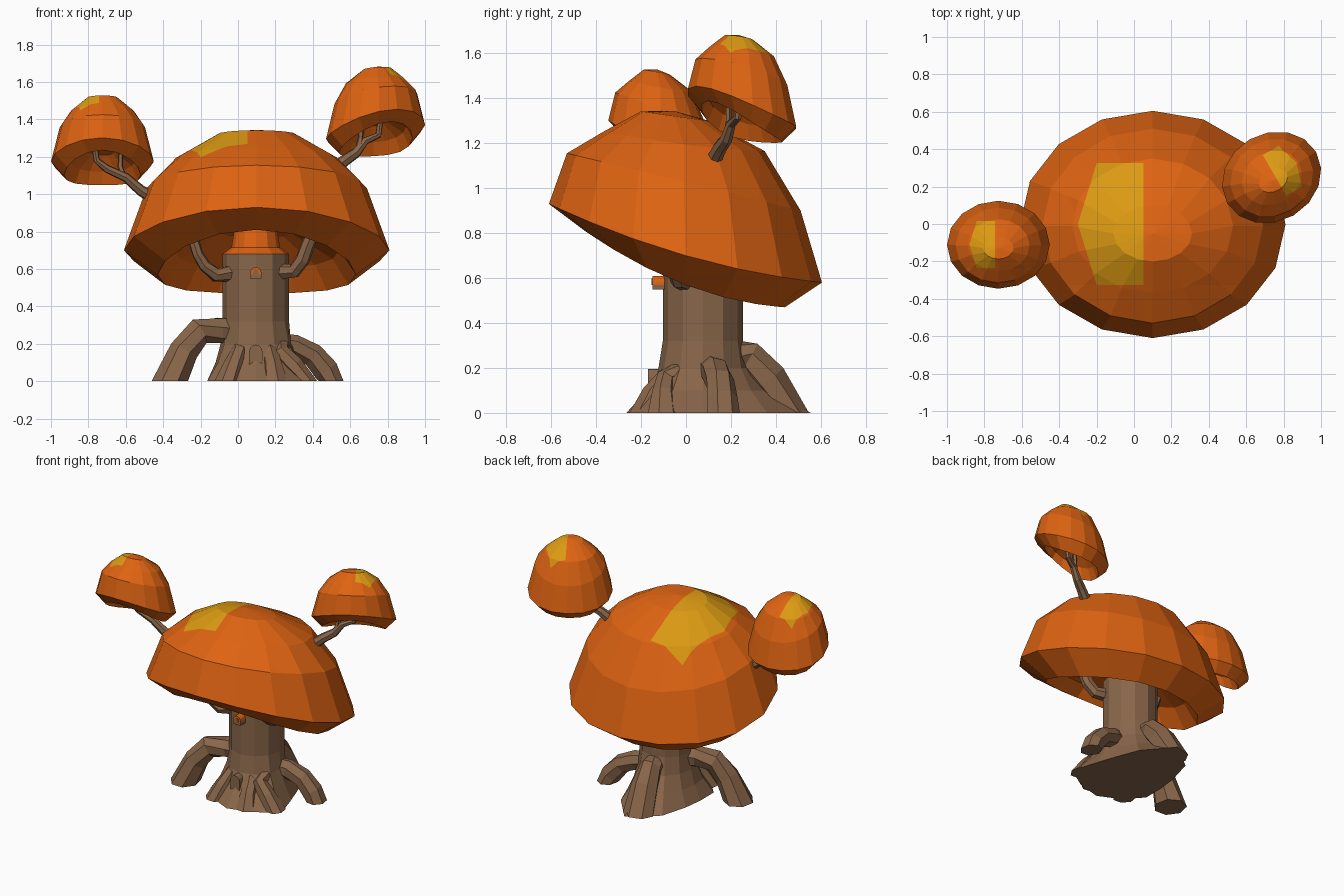
import bpy, bmesh, math
from mathutils import Vector, Matrix

if "Cube" in bpy.data.objects:
    bpy.data.objects.remove(bpy.data.objects["Cube"])


def material(name, rgb):
    m = bpy.data.materials.new(name)
    m.diffuse_color = (*rgb, 1)
    m.use_nodes = True
    m.node_tree.nodes["Principled BSDF"].inputs["Base Color"].default_value = m.diffuse_color
    return m


ORANGE = material("orange_cap", (0.73, 0.125, 0.006))
YELLOW = material("yellow_patch", (0.71, 0.32, 0.006))
BROWN = material("brown_bark", (0.25, 0.133, 0.068))
CX, CY = 0.095, 0.075   # trunk centre


def finish(bm, name, *mats):
    bmesh.ops.recalc_face_normals(bm, faces=bm.faces[:])
    me = bpy.data.meshes.new(name)
    bm.to_mesh(me)
    bm.free()
    for m in mats:
        me.materials.append(m)
    ob = bpy.data.objects.new(name, me)
    bpy.context.collection.objects.link(ob)
    return ob


def loft(bm, rings, caps=True):
    """Join rings of points with quads."""
    vs = [[bm.verts.new(p) for p in r] for r in rings]
    n = len(vs[0])
    for a, b in zip(vs, vs[1:]):
        for i in range(n):
            bm.faces.new((a[i], a[(i + 1) % n], b[(i + 1) % n], b[i]))
    if caps:
        bm.faces.new(vs[0])
        bm.faces.new(vs[-1])
    return vs


def fan(bm, ring, p):
    c = bm.verts.new(p)
    for i in range(len(ring)):
        bm.faces.new((ring[i], ring[(i + 1) % len(ring)], c))


# tilted cap rings: half width, front y z, back y z, side z (inside -> rim -> top)
CAP = [
    (0.20, -0.15, 0.86, 0.24, 0.76, 0.81),
    (0.44, -0.37, 0.87, 0.37, 0.60, 0.70),
    (0.53, -0.45, 0.81, 0.44, 0.47, 0.57),
    (0.71, -0.61, 0.93, 0.605, 0.58, 0.70),
    (0.59, -0.53, 1.155, 0.51, 0.90, 1.03),
    (0.43, -0.37, 1.25, 0.35, 1.165, 1.195),
    (0.21, -0.20, 1.342, 0.10, 1.30, 1.32),
]


def cap(name, mat):
    bm = bmesh.new()
    rings = []
    for h, yf, zf, yb, zb, zs in CAP:
        ring = []
        for i in range(16):
            a = math.tau * i / 16
            s = math.sin(a)
            ring.append((h * math.cos(a), (yf + yb) / 2 + (yb - yf) / 2 * s,
                         zs + (zb - zf) / 2 * s + ((zf + zb) / 2 - zs) * s * s))
        rings.append(ring)
    vs = loft(bm, rings, False)
    fan(bm, vs[0], (0, 0.05, 0.82))
    fan(bm, vs[-1], (0, -0.05, 1.343))
    # cut the edges of the yellow patch into the crown
    for co, no in (((-0.05, 0, 0), (1, 0, 0)), ((0, 0.325, 0), (0, 1, 0)),
                   ((0, -0.325, 0), (0, 1, 0)), ((-0.4, 0, 0), (0.325, -0.1, 0)),
                   ((-0.4, 0, 0), (0.325, 0.1, 0))):
        faces = [f for f in bm.faces if f.calc_center_median().z > 0.98]
        geom = set(faces)
        for f in faces:
            geom.update(f.verts)
            geom.update(f.edges)
        bmesh.ops.bisect_plane(bm, geom=list(geom), plane_co=co, plane_no=no)
    for f in bm.faces:
        c = f.calc_center_median()
        if (c.z > 1.0 and c.x < -0.05 and abs(c.y) < 0.325
                and 0.325 * (c.x + 0.4) > 0.1 * abs(c.y)):
            f.material_index = 1
    bm.transform(mat)
    return finish(bm, name, ORANGE, YELLOW)


def tube(name, pts, n=7):
    """Bark limb along points (x, y, z, radius), flattened at the ground."""
    bm = bmesh.new()
    P = [Vector(p[:3]) for p in pts]
    rings = []
    for i, p in enumerate(P):
        d = P[min(i + 1, len(P) - 1)] - P[max(i - 1, 0)]
        u = d.cross(Vector((0.31, 0.95, 0.05))).normalized()
        w = d.cross(u).normalized()
        ring = []
        for k in range(n):
            a = math.tau * k / n
            q = p + (u * math.cos(a) + w * math.sin(a)) * pts[i][3]
            q.z = max(q.z, 0)
            if i == len(P) - 1 and p.z == 0:
                q.z = 0
            ring.append(q)
        rings.append(ring)
    loft(bm, rings)
    return finish(bm, name, BROWN)


def arch(name, x, z, w, h, y0, y1, mat):
    """Round-topped prism facing the front."""
    prof = [(x - w, z), (x + w, z)] + [
        (x + w * math.cos(t), z + h - w + w * math.sin(t))
        for t in [math.pi * k / 6 for k in range(7)]]
    bm = bmesh.new()
    loft(bm, [[(px, y, pz) for px, pz in prof] for y in (y0, y1)])
    return finish(bm, name, mat)


def circle(r, z, n=12):
    return [(CX + r * math.cos(math.tau * i / n), CY + r * math.sin(math.tau * i / n), z)
            for i in range(n)]


# caps: one big, two small taller copies
S = Matrix.Diagonal((0.387, 0.387, 0.55, 1))
cap("main_cap", Matrix.Translation((0.1, 0, 0)))
cap("left_small_cap", Matrix.Translation((-0.725, -0.11, 0.79)) @ S)
cap("right_small_cap", Matrix.Translation((0.735, 0.25, 0.943))
    @ Matrix.Rotation(math.radians(30), 4, 'Z') @ S @ Matrix.Diagonal((-1, 1, 1, 1)))

# trunk with flared foot
FLARE = [0.27, 0.26, 0.33, 0.48, 0.38, 0.28, 0.26, 0.30, 0.31, 0.34, 0.34, 0.38]


def flare(f, z):
    out = []
    for i, r in enumerate(FLARE):
        a, q = math.tau * i / 12, 0.178 + f * (r - 0.178)
        out.append((CX + q * math.cos(a), CY + q * math.sin(a), z))
    return out


bm = bmesh.new()
loft(bm, [flare(1, 0), flare(0.45, 0.1), flare(0.12, 0.2), circle(0.178, 0.32), circle(0.178, 0.68)])
finish(bm, "trunk", BROWN)
bm = bmesh.new()
loft(bm, [circle(0.178, 0.68), circle(0.13, 0.715), circle(0.11, 0.84)])
finish(bm, "trunk_top", ORANGE)

# roots
tube("left_arch_root", [(0.0, 0.05, 0.27, 0.07), (-0.10, 0.02, 0.275, 0.07),
                        (-0.21, -0.02, 0.265, 0.075), (-0.29, -0.05, 0.16, 0.08),
                        (-0.365, -0.07, 0, 0.11)])
tube("right_root", [(0.2, 0.1, 0.2, 0.06), (0.30, 0.13, 0.185, 0.065),
                    (0.40, 0.15, 0.14, 0.065), (0.47, 0.16, 0.06, 0.07), (0.50, 0.165, 0, 0.075)])
tube("back_root", [(0.09, 0.18, 0.26, 0.07), (0.08, 0.28, 0.25, 0.075),
                   (0.07, 0.36, 0.15, 0.09), (0.05, 0.46, 0, 0.105)])
for name, x0, x1, y1 in (("front_left_root", 0.01, -0.06, -0.17),
                         ("front_middle_root", 0.17, 0.20, -0.19),
                         ("front_right_root", 0.23, 0.37, -0.10)):
    tube(name, [(x0, -0.02, 0.18, 0.05), (x0, -0.085, 0.15, 0.05),
                ((x0 + x1) / 2, (y1 - 0.1) / 2, 0.08, 0.055), (x1, y1, 0, 0.075)])

# door and window
arch("door", 0.095, 0.05, 0.035, 0.145, -0.17, -0.05, BROWN)
arch("window_hood", 0.095, 0.57, 0.03, 0.04, -0.15, -0.09, ORANGE)
arch("window_pane", 0.095, 0.57, 0.014, 0.027, -0.154, -0.149, BROWN)
bm = bmesh.new()
bmesh.ops.create_cube(bm, size=1, matrix=Matrix.Translation((0.095, -0.12, 0.56))
                      @ Matrix.Diagonal((0.06, 0.06, 0.022, 1)))
finish(bm, "window_sill", BROWN)

# branches under the main cap
tube("left_under_branch", [(-0.04, 0.0, 0.575, 0.045), (-0.12, -0.03, 0.57, 0.04),
                           (-0.18, -0.05, 0.62, 0.033), (-0.215, -0.06, 0.68, 0.03),
                           (-0.24, -0.06, 0.76, 0.03)])
tube("right_under_branch", [(0.22, 0.0, 0.585, 0.045), (0.30, -0.03, 0.59, 0.04),
                            (0.345, -0.05, 0.65, 0.04), (0.37, -0.06, 0.72, 0.038),
                            (0.41, -0.07, 0.82, 0.035)])

# branches carrying the small caps
tube("left_branch", [(-0.42, -0.06, 0.96, 0.035), (-0.52, -0.08, 1.02, 0.03),
                     (-0.60, -0.10, 1.09, 0.025), (-0.70, -0.11, 1.135, 0.022),
                     (-0.755, -0.12, 1.18, 0.018), (-0.77, -0.12, 1.27, 0.015)])
tube("left_twig", [(-0.61, -0.10, 1.09, 0.018), (-0.63, -0.09, 1.15, 0.015),
                   (-0.625, -0.08, 1.25, 0.013)], 5)
tube("right_branch", [(0.50, 0.12, 1.12, 0.036), (0.57, 0.15, 1.18, 0.032),
                      (0.63, 0.18, 1.22, 0.028), (0.68, 0.20, 1.285, 0.022),
                      (0.75, 0.23, 1.315, 0.018), (0.765, 0.24, 1.41, 0.015)])
tube("right_twig", [(0.64, 0.18, 1.23, 0.018), (0.655, 0.19, 1.30, 0.015),
                    (0.66, 0.19, 1.40, 0.013)], 5)
